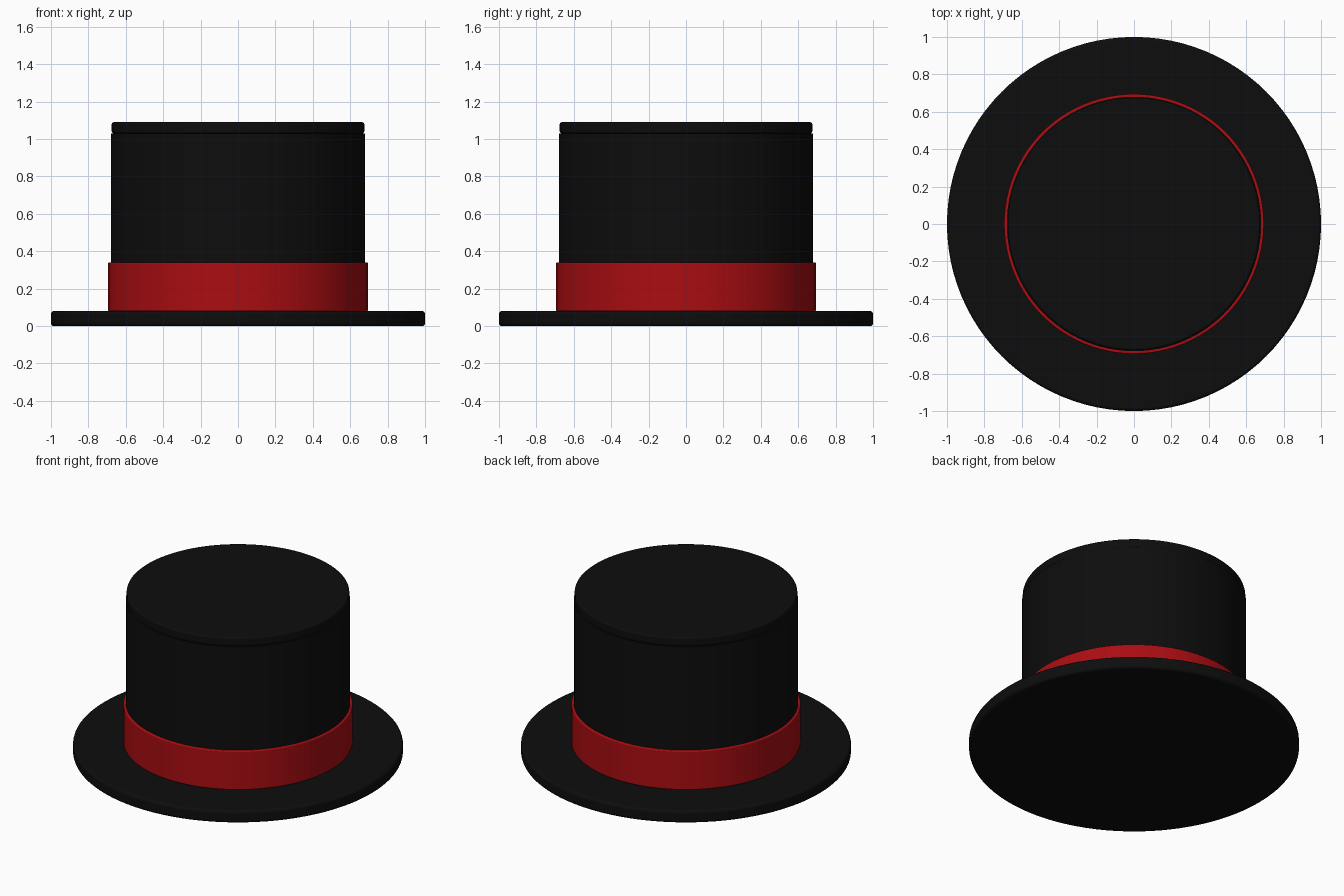
import bpy
import math

if "Cube" in bpy.data.objects:
    bpy.data.objects.remove(bpy.data.objects["Cube"])


def material(name, color):
    m = bpy.data.materials.new(name)
    m.diffuse_color = color
    m.use_nodes = True
    m.node_tree.nodes["Principled BSDF"].inputs["Base Color"].default_value = m.diffuse_color
    return m


def disc(name, radius, z0, z1, mat, bevel):
    # Upright capped cylinder with softened rims
    bpy.ops.mesh.primitive_cylinder_add(
        vertices=96, radius=radius, depth=z1 - z0, location=(0, 0, (z0 + z1) / 2))
    ob = bpy.context.object
    ob.name = name
    ob.data.materials.append(mat)
    bpy.ops.object.shade_smooth_by_angle(angle=math.radians(35))
    if bevel:
        mod = ob.modifiers.new("soft_rim", 'BEVEL')
        mod.width = bevel
        mod.segments = 3
        mod.limit_method = 'ANGLE'
        mod.angle_limit = math.radians(40)
    return ob


black = material("black_felt", (0.004, 0.004, 0.004, 1))
red = material("red_ribbon", (0.40, 0.004, 0.006, 1))

# Flat round brim
disc("brim", 1.0, 0.0, 0.08, black, 0.015)

# Tall crown with a slightly narrower cap on top
disc("crown", 0.68, 0.08, 1.03, black, 0)
disc("crown_cap", 0.675, 1.03, 1.09, black, 0.01)

# Ribbon band around the base of the crown
disc("hat_band", 0.695, 0.08, 0.34, red, 0.006)
